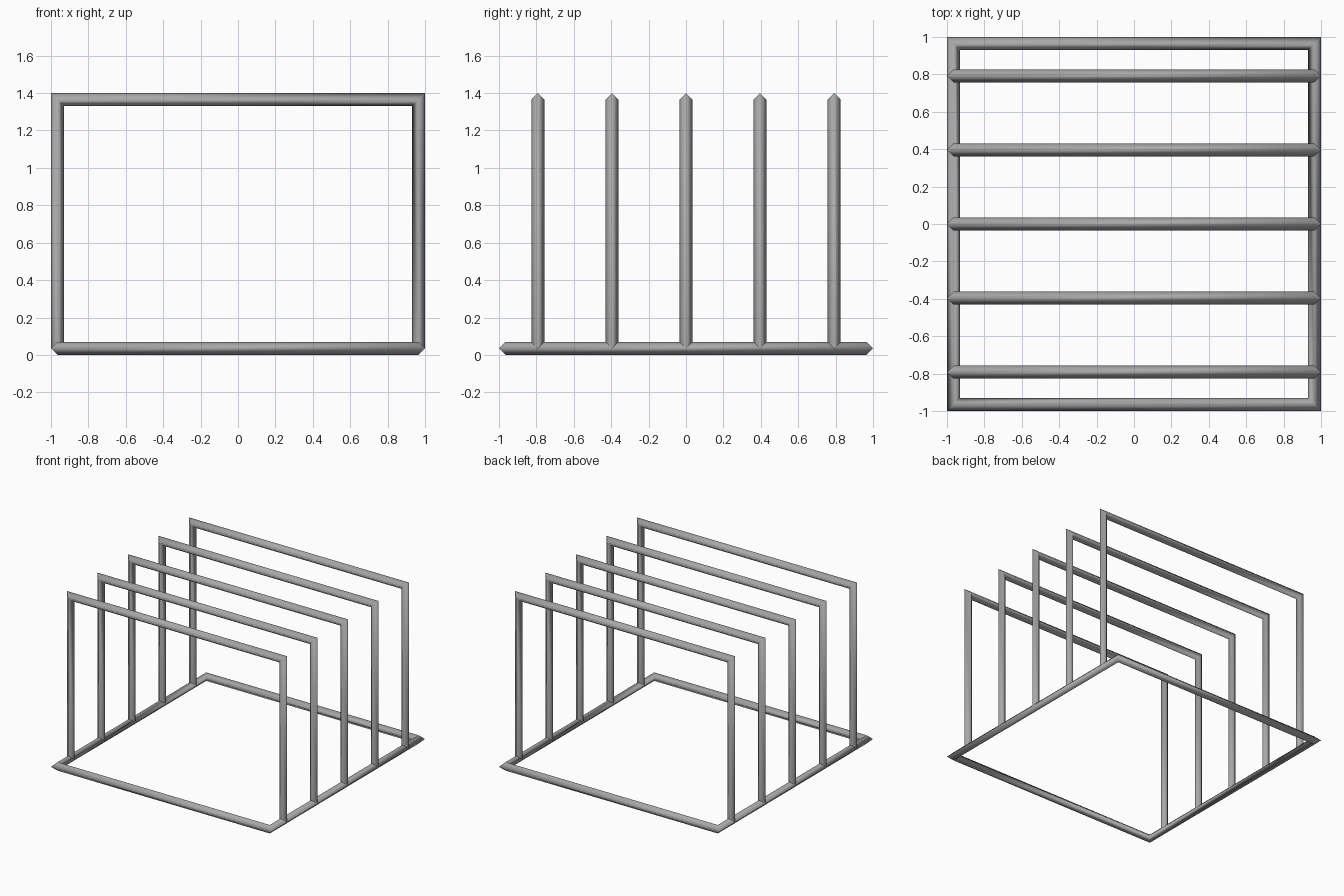
import bpy
import bmesh
from mathutils import Vector

if "Cube" in bpy.data.objects:
    bpy.data.objects.remove(bpy.data.objects["Cube"], do_unlink=True)

R = 0.035          # half thickness of the diamond-section bar
EDGE = 1 - R       # centre line of the outer bars
TOP = 1.4 - R      # centre line of the hoop tops

steel = bpy.data.materials.new("grey steel")
steel.use_nodes = True
GREY = (0.4, 0.4, 0.4, 1)
steel.diffuse_color = GREY
steel.node_tree.nodes["Principled BSDF"].inputs["Base Color"].default_value = GREY


def bar_frame(name, path, normal, closed):
    """Sweep a diamond section along a flat path with mitred corners."""
    pts = [Vector(p) for p in path]
    n = Vector(normal)
    count = len(pts)
    bm = bmesh.new()
    rings = []
    for i, p in enumerate(pts):
        before = (p - pts[i - 1]).normalized() if closed or i > 0 else None
        after = (pts[(i + 1) % count] - p).normalized() if closed or i < count - 1 else None
        a = (before or after).cross(n)
        b = (after or before).cross(n)
        side = (a + b) / (1 + a.dot(b)) * R
        rings.append([bm.verts.new(p + o) for o in (side, n * R, -side, -n * R)])
    for i in range(count if closed else count - 1):
        r1, r2 = rings[i], rings[(i + 1) % count]
        for k in range(4):
            m = (k + 1) % 4
            bm.faces.new((r1[k], r1[m], r2[m], r2[k])).smooth = True
    bmesh.ops.recalc_face_normals(bm, faces=bm.faces)
    mesh = bpy.data.meshes.new(name)
    bm.to_mesh(mesh)
    bm.free()
    mesh.materials.append(steel)
    obj = bpy.data.objects.new(name, mesh)
    bpy.context.collection.objects.link(obj)
    return obj


# Square base frame lying on the ground
bar_frame("base_frame",
          [(-EDGE, -EDGE, R), (EDGE, -EDGE, R), (EDGE, EDGE, R), (-EDGE, EDGE, R)],
          (0, 0, 1), True)

# Five upright hoops standing on the side bars
for i in range(5):
    y = (i - 2) * 0.396
    bar_frame(f"hoop_{i + 1}",
              [(-EDGE, y, R), (-EDGE, y, TOP), (EDGE, y, TOP), (EDGE, y, R)],
              (0, 1, 0), False)
